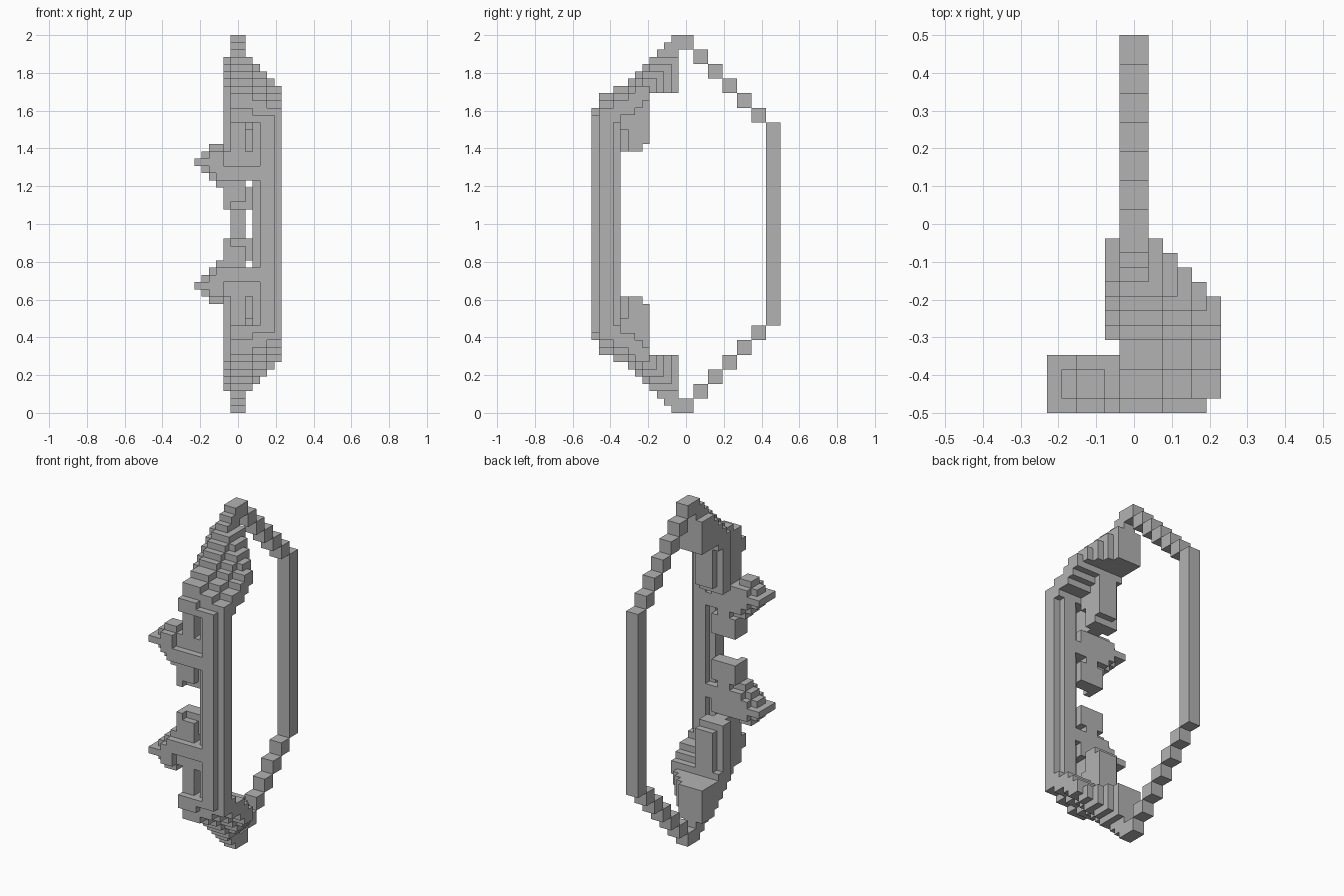
import bpy, bmesh
from mathutils import Vector

U = 1 / 26      # one block
MID = 26        # mirror height in blocks

if "Cube" in bpy.data.objects:
    bpy.data.objects.remove(bpy.data.objects["Cube"], do_unlink=True)

grey = bpy.data.materials.new("stone_grey")
grey.use_nodes = True
colour = (0.45, 0.45, 0.45, 1)
grey.diffuse_color = colour
grey.node_tree.nodes["Principled BSDF"].inputs["Base Color"].default_value = colour


def part(name, boxes):
    """Blocks (x0, x1, y0, y1, z0, z1) for the upper half, mirrored downwards."""
    bm = bmesh.new()
    for x0, x1, y0, y1, z0, z1 in boxes:
        lo, hi = Vector((x0, y0, z0 - MID)), Vector((x1, y1, z1 - MID))
        for v in bmesh.ops.create_cube(bm, size=1)["verts"]:
            v.co = ((lo + hi) / 2 + v.co * (hi - lo)) * U
    mesh = bpy.data.meshes.new(name)
    bm.to_mesh(mesh)
    bm.free()
    mesh.materials.append(grey)
    obj = bpy.data.objects.new(name, mesh)
    obj.location.z = MID * U
    bpy.context.collection.objects.link(obj)
    mirror = obj.modifiers.new("mirror", "MIRROR")
    mirror.use_axis = (False, False, True)
    return obj


# Bowstring: straight back run and a stair up to the tip
string = [(-1, 1, 11, 13, MID, 40)]
string += [(-1, 1, 9 - 2 * i, 11 - 2 * i, 40 + 2 * i, 42 + 2 * i) for i in range(5)]
part("bowstring", string)
part("tip", [(-1, 1, -2, 1, 50, 52)])

# Limb: slices across x, each a stepped column profile along y
tops = [42, 44, 44, 45, 45, 46, 47, 48, 49, 50, 51, 52]
bottoms = [40, 40, 40, 40, 41, 41, 42, 43, 44, 44, 44, 44]
# x0, x1, first y, last y, highest top, drop below the spine
slices = [(-2, -1, -8, -1, 49, 1), (-1, 1, -13, -1, 52, 0),
          (1, 2, -13, -1, 49, 0), (2, 3, -13, -2, 48, 1),
          (3, 4, -13, -3, 47, 1), (4, 5, -13, -4, 46, 2),
          (5, 6, -12, -5, 45, 2)]
limb = []
for x0, x1, y0, y1, cap, drop in slices:
    for y in range(y0, y1):
        top = min(cap, tops[y + 13] - drop)
        if top > bottoms[y + 13]:
            limb.append((x0, x1, y, y + 1, bottoms[y + 13], top))
part("limb", limb)

# Block hanging under the limb
part("limb_root", [(-1, 1, -9, -6, 36, 44), (-2, 2, -8, -6, 36, 44),
                   (-1, 2, -6, -5, 37, 44), (1, 2, -9, -8, 39, 44)])

# Offset grip
part("grip", [(2, 3, -12, -10, MID, 41), (3, 5, -13, -9, MID, 41),
              (5, 6, -12, -10, MID, 42)])

# Post and cross bar that join the limb, spike and grip
part("front_post", [(-1, 1, -12, -9, 34, 42), (-2, 2, -12, -9, 34, 36)])
part("cross_bar", [(-2, 3, -13, -9, 32, 34)])
part("hook", [(-1, 1, -12, -9, 29, 32), (-2, 2, -11, -9, 28, 31),
              (-2, -1, -12, -10, 28, 32)])

# Side spike: core steps and a thinner-profiled outer shell
part("spike", [(-5, -2, -12, -10, 33, 36), (-4, -2, -12, -10, 32, 37),
               (-3, -2, -12, -10, 31, 37), (-6, -2, -13, -9, 34, 35),
               (-4, -2, -13, -9, 33, 36), (-3, -2, -13, -9, 32, 36)])
